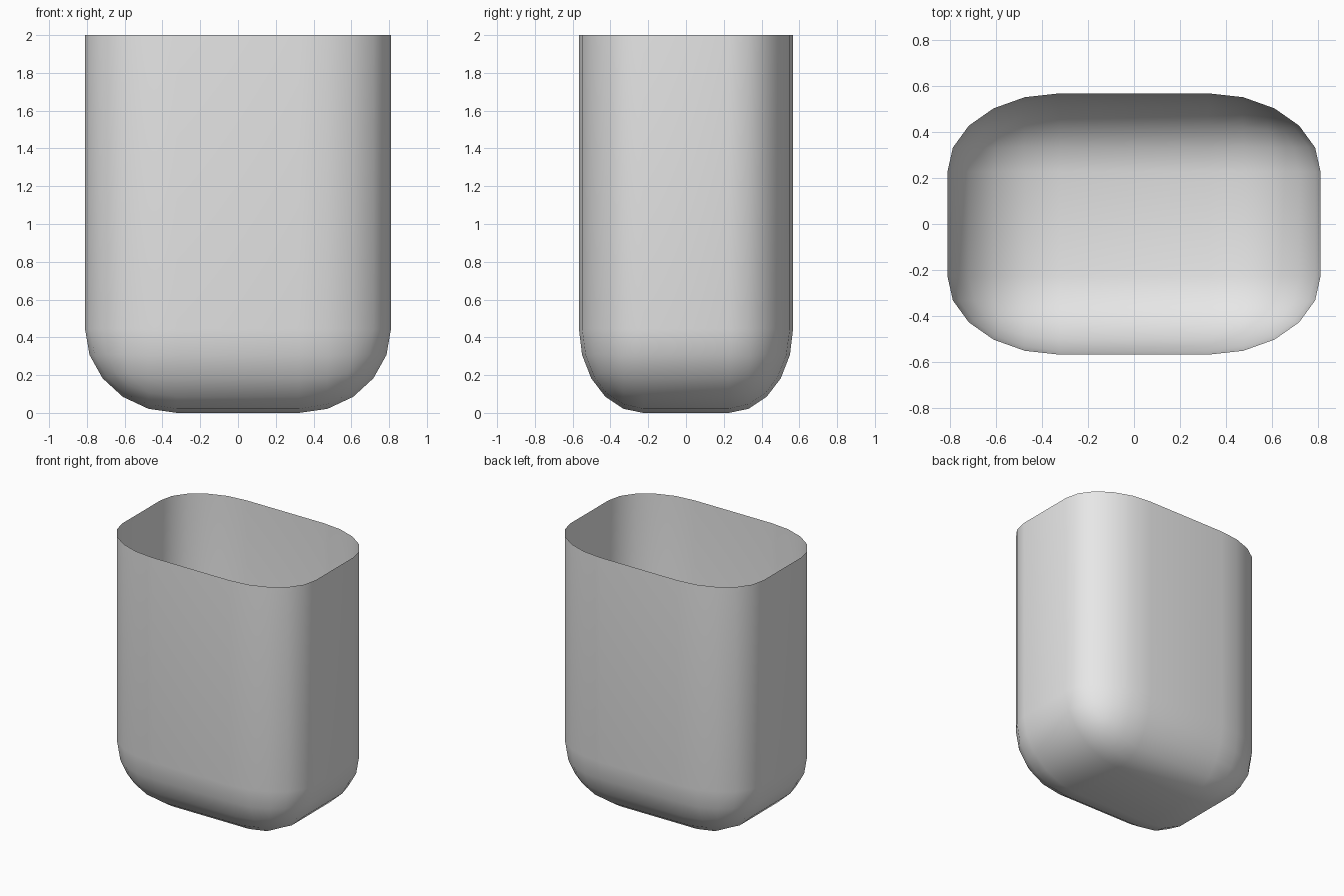
import bpy
import bmesh
from mathutils import Matrix, Vector

if "Cube" in bpy.data.objects:
    bpy.data.objects.remove(bpy.data.objects["Cube"], do_unlink=True)

HALF_X, HALF_Y, HEIGHT = 0.81, 0.567, 2.0
ROUND = 0.6        # corner radius as a fraction of the half width
BASE_ROUND = 0.445  # height of the rounded bottom
scale_z = BASE_ROUND / ROUND
box_height = HEIGHT / scale_z

# Plain light grey material
grey = bpy.data.materials.new("light grey")
grey.use_nodes = True
grey.diffuse_color = (0.8, 0.8, 0.8, 1)
grey.node_tree.nodes["Principled BSDF"].inputs["Base Color"].default_value = (0.8, 0.8, 0.8, 1)

# Box with round upright and bottom edges
bm = bmesh.new()
bmesh.ops.create_cube(bm, size=2)
for v in bm.verts:
    v.co.z = box_height if v.co.z > 0 else 0
edges = [e for e in bm.edges if min(v.co.z for v in e.verts) < 0.01]
bmesh.ops.bevel(bm, geom=edges, offset=ROUND, offset_type='OFFSET',
                segments=5, profile=0.5, affect='EDGES', clamp_overlap=False)

# Open the top, leaving a single thin wall
bm.normal_update()
lid = [f for f in bm.faces if f.normal.z > 0.9]
bmesh.ops.delete(bm, geom=lid, context='FACES')

# Stretch to the final oblong shape
bmesh.ops.transform(bm, matrix=Matrix.Diagonal(Vector((HALF_X, HALF_Y, scale_z, 1))),
                    verts=bm.verts)
for f in bm.faces:
    f.smooth = True

mesh = bpy.data.meshes.new("open_container")
bm.to_mesh(mesh)
bm.free()
mesh.materials.append(grey)
container = bpy.data.objects.new("open_container", mesh)
bpy.context.collection.objects.link(container)
